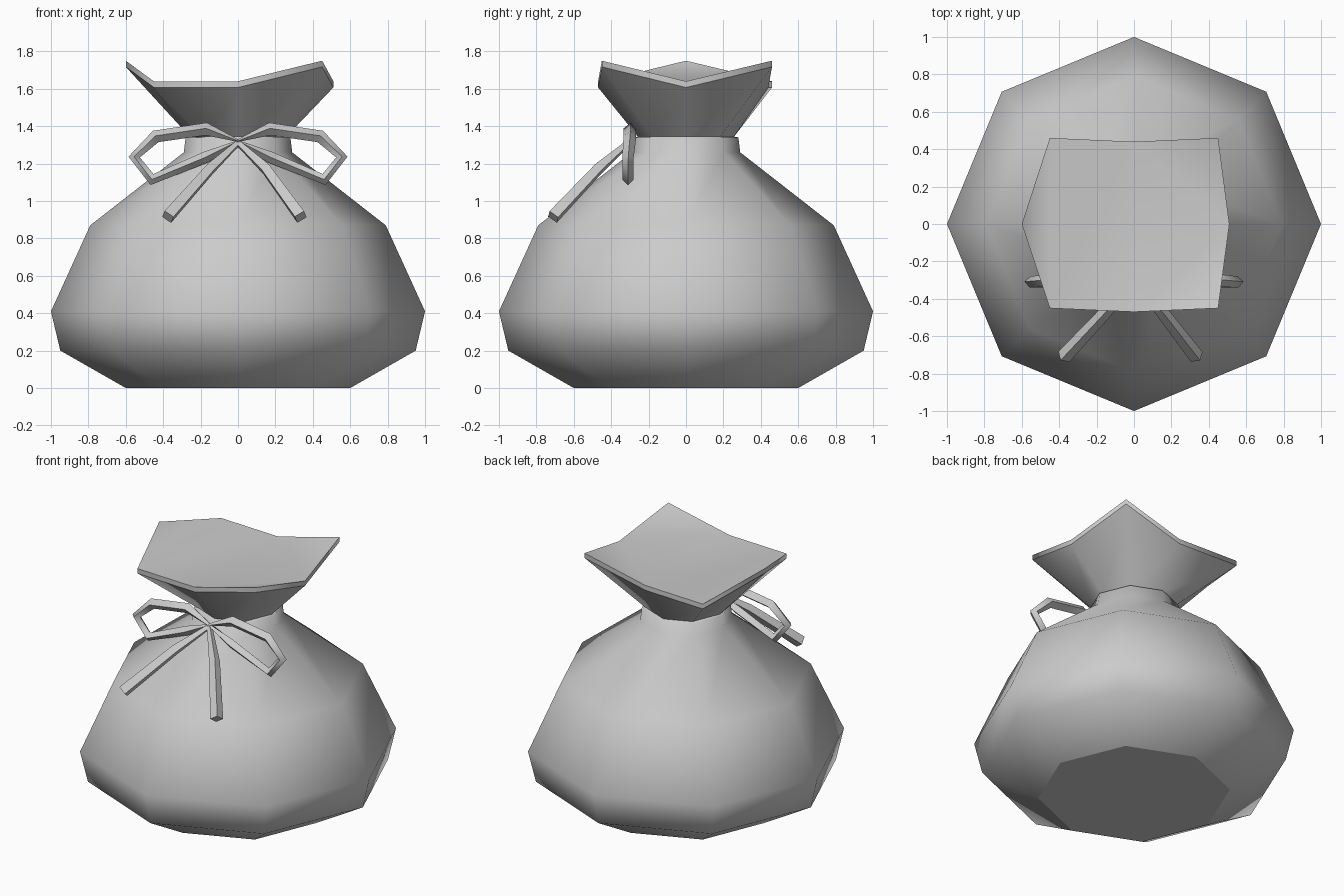
import bpy, bmesh
from math import sin, cos, pi
from mathutils import Vector

default = bpy.data.objects.get("Cube")
if default:
    bpy.data.objects.remove(default, do_unlink=True)

grey = bpy.data.materials.new("plain_grey")
grey.use_nodes = True
grey.diffuse_color = (0.6, 0.6, 0.6, 1)
grey.node_tree.nodes["Principled BSDF"].inputs["Base Color"].default_value = (0.6, 0.6, 0.6, 1)

SIDES = 8


def octagon(radius, z):
    return [Vector((radius * cos(2 * pi * i / SIDES), radius * sin(2 * pi * i / SIDES), z))
            for i in range(SIDES)]


def bridge(bm, low, high):
    n = len(low)
    return [bm.faces.new((low[i], low[(i + 1) % n], high[(i + 1) % n], high[i])) for i in range(n)]


def add_rings(bm, rings):
    return [[bm.verts.new(p) for p in ring] for ring in rings]


def finish(bm, name):
    for f in bm.faces:
        f.smooth = True
    mesh = bpy.data.meshes.new(name)
    bm.to_mesh(mesh)
    bm.free()
    mesh.materials.append(grey)
    obj = bpy.data.objects.new(name, mesh)
    bpy.context.collection.objects.link(obj)
    return obj


def mark_sharp(ring):
    for v in ring:
        for e in v.link_edges:
            if e.other_vert(v) in ring:
                e.smooth = False


# Sack body: faceted lathe with a narrow collar
bm = bmesh.new()
profile = [(0.60, 0), (0.95, 0.20), (1.0, 0.41), (0.79, 0.87), (0.29, 1.26), (0.28, 1.34), (0.25, 1.345)]
rings = add_rings(bm, [octagon(r, z) for r, z in profile])
for a, b in zip(rings, rings[1:]):
    bridge(bm, a, b)
bm.faces.new(rings[0][::-1])
mark_sharp(rings[0])
finish(bm, "sack_body")

# Flared mouth: three raised corners, thin rim band and a closed top
bm = bmesh.new()
low, high = 1.64, 1.75
rim = [Vector(p) for p in (
    (0.51, 0, low), (0.45, 0.46, high), (0, 0.44, low), (-0.45, 0.46, low),
    (-0.60, 0, high), (-0.45, -0.45, low), (0, -0.47, low), (0.45, -0.45, high))]
under = [p - Vector((0, 0, 0.033)) for p in rim]
throat, bottom, top = add_rings(bm, [octagon(0.25, 1.335), under, rim])
bridge(bm, throat, bottom)
bridge(bm, bottom, top)
peaks = [i for i in range(SIDES) if rim[i].z == high]
for i in peaks:
    bm.faces.new((top[i - 1], top[i], top[(i + 1) % SIDES]))
bm.faces.new([top[i] for i in range(SIDES) if i not in peaks])
mark_sharp(bottom)
mark_sharp([top[i] for i in range(SIDES)])
for i in peaks:  # soft fold where each corner turns up
    e = bm.edges.get((top[i - 1], top[(i + 1) % SIDES]))
    if e:
        e.smooth = True
finish(bm, "sack_mouth")


# Ribbon parts: four-sided cords
def cord(name, points, radii, closed=False):
    curve = bpy.data.curves.new(name, "CURVE")
    curve.dimensions = "3D"
    curve.bevel_depth = 0.034
    curve.bevel_resolution = 0
    curve.use_fill_caps = True
    spline = curve.splines.new("POLY")
    spline.points.add(len(points) - 1)
    for p, co, r in zip(spline.points, points, radii):
        p.co = (*co, 1)
        p.radius = r
    spline.use_cyclic_u = closed
    obj = bpy.data.objects.new(name, curve)
    bpy.context.collection.objects.link(obj)
    curve.materials.append(grey)
    bpy.ops.object.select_all(action="DESELECT")
    obj.select_set(True)
    bpy.context.view_layer.objects.active = obj
    bpy.ops.object.convert(target="MESH")
    bpy.ops.object.shade_smooth_by_angle(angle=1.2)


loop = [(0, -0.31, 1.32), (0.17, -0.30, 1.385), (0.44, -0.30, 1.345),
        (0.555, -0.31, 1.235), (0.46, -0.31, 1.115), (0.17, -0.31, 1.235)]
for side, label in ((1, "left"), (-1, "right")):
    cord(label + "_bow_loop", [(side * x, y, z) for x, y, z in loop],
         (0.5, 1, 1, 0.9, 0.9, 0.9), True)
    end = 0.335 if side > 0 else 0.375
    cord(label + "_bow_tail",
         [(0, -0.31, 1.31), (side * 0.15, -0.47, 1.17), (side * end, -0.71, 0.915)],
         (0.5, 1.0, 1.2))
